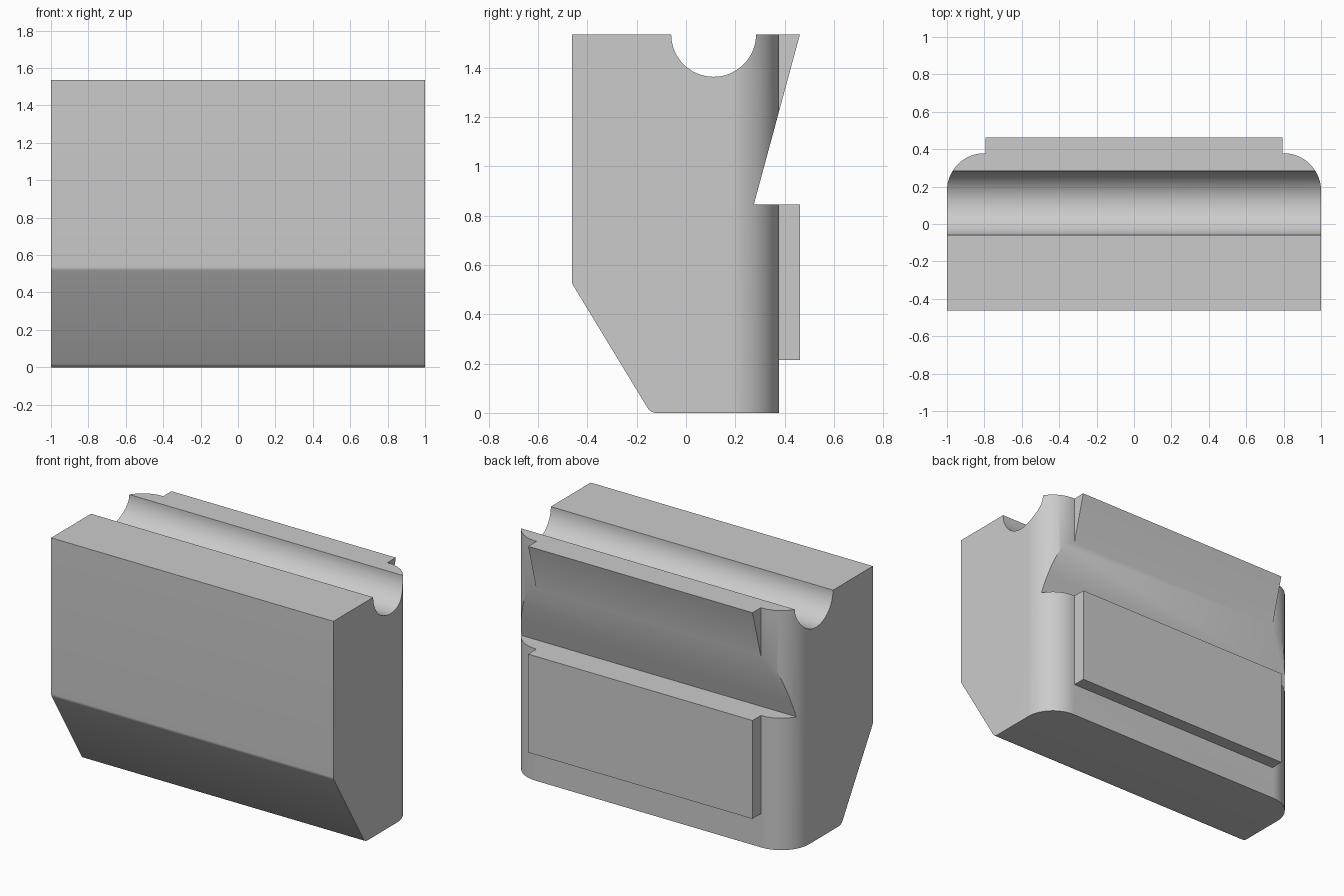
import bpy, bmesh
from math import sin, cos, pi, radians
from mathutils import Vector

cube = bpy.data.objects.get("Cube")
if cube:
    bpy.data.objects.remove(cube, do_unlink=True)

grey = bpy.data.materials.new("plain grey")
grey.use_nodes = True
grey.diffuse_color = (0.6, 0.6, 0.6, 1)
grey.node_tree.nodes["Principled BSDF"].inputs["Base Color"].default_value = (0.6, 0.6, 0.6, 1)

HEIGHT, BACK, PAD_BACK = 1.535, 0.378, 0.463


def arc(cu, cv, r, start, end, n):
    """Points on a circular arc, angles in degrees."""
    angles = [radians(start + (end - start) * i / n) for i in range(n + 1)]
    return [(cu + r * cos(a), cv + r * sin(a)) for a in angles]


def prism(name, outline, low, high, axis):
    """Extrude a closed outline along x (outline in y, z) or z (outline in x, y)."""
    bm = bmesh.new()
    place = (lambda u, v: (low, u, v)) if axis == "x" else (lambda u, v: (u, v, low))
    face = bm.faces.new([bm.verts.new(place(u, v)) for u, v in outline])
    extruded = bmesh.ops.extrude_face_region(bm, geom=[face])["geom"]
    shift = Vector((high - low, 0, 0)) if axis == "x" else Vector((0, 0, high - low))
    bmesh.ops.translate(bm, vec=shift, verts=[g for g in extruded if isinstance(g, bmesh.types.BMVert)])
    bmesh.ops.recalc_face_normals(bm, faces=bm.faces[:])
    mesh = bpy.data.meshes.new(name)
    bm.to_mesh(mesh)
    bm.free()
    mesh.materials.append(grey)
    obj = bpy.data.objects.new(name, mesh)
    bpy.context.collection.objects.link(obj)
    return obj


def combine(target, other, operation):
    bpy.context.view_layer.objects.active = target
    mod = target.modifiers.new(operation.lower(), "BOOLEAN")
    mod.operation, mod.solver, mod.object = operation, "EXACT", other
    bpy.ops.object.modifier_apply(modifier=mod.name)
    bpy.data.objects.remove(other, do_unlink=True)


# Body plan with rounded back corners
R = 0.2
plan = [(-1, -0.6), (1, -0.6)]
plan += arc(1 - R, BACK - R, R, 0, 90, 24) + arc(R - 1, BACK - R, R, 90, 180, 24)
body = prism("body", plan, -0.1, HEIGHT + 0.1, "z")

# Raised pad on the back
W = 0.795
pad = prism("back_pad", [(-W, 0), (W, 0), (W, PAD_BACK), (-W, PAD_BACK)], 0.215, HEIGHT + 0.05, "z")
combine(body, pad, "UNION")

# Side profile: sloped lower front, round top groove, undercut back notch
side = [(0.6, 0)]
side += arc(-0.121, 0.04, 0.04, 270, 211, 5)
side += arc(-0.423, 0.537, 0.04, 211, 180, 4)
side += [(-PAD_BACK, HEIGHT)]
side += arc(0.112, HEIGHT, 0.172, 180, 360, 40)
side += [(PAD_BACK - 0.001, HEIGHT), (0.275, 0.845), (0.6, 0.845)]
combine(body, prism("side_profile", side, -1.1, 1.1, "x"), "INTERSECT")

bpy.ops.object.select_all(action="DESELECT")
body.select_set(True)
bpy.context.view_layer.objects.active = body
bpy.ops.object.shade_smooth_by_angle(angle=radians(30))
